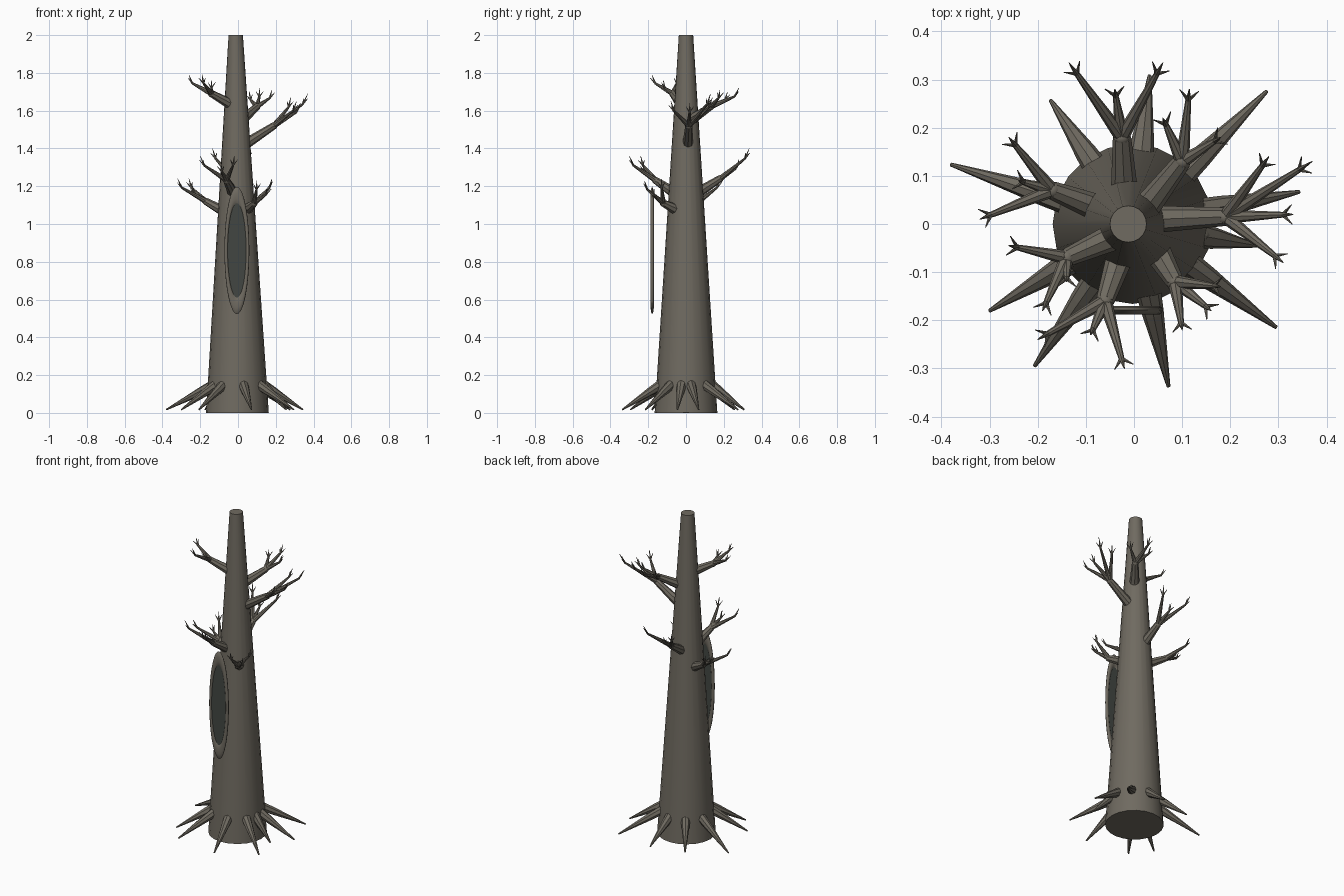
import bpy, bmesh, math
from mathutils import Vector, Matrix

default = bpy.data.objects.get("Cube")
if default:
    bpy.data.objects.remove(default, do_unlink=True)


def make_material(name, colour):
    mat = bpy.data.materials.new(name)
    mat.use_nodes = True
    mat.diffuse_color = (*colour, 1)
    mat.node_tree.nodes["Principled BSDF"].inputs["Base Color"].default_value = (*colour, 1)
    return mat


bark = make_material("grey brown bark", (0.16, 0.145, 0.118))
glass = make_material("dark mirror glass", (0.055, 0.062, 0.054))


def finish(name, bm, mat, angle=40):
    bmesh.ops.recalc_face_normals(bm, faces=bm.faces)
    mesh = bpy.data.meshes.new(name)
    bm.to_mesh(mesh)
    bm.free()
    mesh.materials.append(mat)
    obj = bpy.data.objects.new(name, mesh)
    bpy.context.collection.objects.link(obj)
    bpy.ops.object.select_all(action='DESELECT')
    obj.select_set(True)
    bpy.context.view_layer.objects.active = obj
    bpy.ops.object.shade_smooth_by_angle(angle=math.radians(angle))
    return obj


def taper(bm, start, end, r_start, r_end, sides=8):
    """Add a capped cone running from start to end."""
    axis = end - start
    turn = axis.to_track_quat('Z', 'Y').to_matrix().to_4x4()
    place = Matrix.Translation((start + end) / 2) @ turn
    bmesh.ops.create_cone(bm, cap_ends=True, segments=sides, radius1=r_start,
                          radius2=r_end, depth=axis.length, matrix=place)


def knot(bm, centre, radius):
    """Add a rounded joint."""
    bmesh.ops.create_uvsphere(bm, u_segments=8, v_segments=6, radius=radius,
                              matrix=Matrix.Translation(centre))


# Trunk
bm = bmesh.new()
taper(bm, Vector((-0.003, 0, 0)), Vector((-0.012, 0, 2)), 0.166, 0.038, 20)
finish("trunk", bm, bark)

# Roots: angle in degrees and reach of each spike
roots = [(11, 0.35), (45, 0.39), (84, 0.31), (124, 0.31), (162, 0.40),
         (211, 0.35), (235, 0.36), (282, 0.345), (324, 0.365), (350, 0.26)]
for number, (angle, reach) in enumerate(roots, 1):
    a = math.radians(angle)
    out = Vector((math.cos(a), math.sin(a), 0))
    base = out * 0.135 + Vector((0, 0, 0.15))
    tip = out * reach + Vector((0, 0, 0.017))
    bend = base.lerp(tip, 0.25)
    bm = bmesh.new()
    knot(bm, base, 0.027)
    taper(bm, base, bend, 0.027, 0.023)
    taper(bm, bend, tip, 0.023, 0.004)
    finish(f"root_{number}", bm, bark)

# Branches: base, fork point, then the twig tips
branches = {
    "upper_left_branch": [(0.05, 0.01, 1.43), (0.19, 0.015, 1.52), (0.37, 0.13, 1.69),
                          (0.31, -0.08, 1.65), (0.28, 0.14, 1.67), (0.33, 0.02, 1.64)],
    "upper_back_branch": [(0.03, 0.04, 1.56), (0.1, 0.13, 1.62), (0.115, 0.28, 1.72),
                          (0.18, 0.18, 1.71), (0.06, 0.22, 1.7)],
    "upper_right_branch": [(-0.05, -0.03, 1.64), (-0.14, -0.07, 1.69), (-0.26, -0.045, 1.79),
                           (-0.19, -0.18, 1.79), (-0.14, -0.12, 1.76)],
    "lower_right_branch": [(-0.08, 0.035, 1.07), (-0.17, 0.07, 1.12), (-0.32, 0.01, 1.24),
                           (-0.26, 0.18, 1.24), (-0.24, 0.09, 1.2)],
    "lower_back_branch": [(-0.02, 0.07, 1.17), (-0.025, 0.18, 1.24), (-0.135, 0.335, 1.4),
                          (0.06, 0.335, 1.4), (-0.04, 0.28, 1.34)],
    "lower_front_branch": [(-0.03, -0.07, 1.17), (-0.06, -0.16, 1.23), (-0.02, -0.3, 1.36),
                           (-0.2, -0.24, 1.36), (-0.09, -0.23, 1.32)],
    "lower_left_branch": [(0.05, -0.06, 1.08), (0.085, -0.12, 1.11), (0.1, -0.22, 1.23),
                          (0.18, -0.13, 1.24), (0.16, -0.18, 1.2)],
}
for name, points in branches.items():
    base, fork, *tips = [Vector(p) for p in points]
    bm = bmesh.new()
    knot(bm, base, 0.028)
    taper(bm, base, fork, 0.028, 0.019)
    knot(bm, fork, 0.019)
    for tip in tips:
        # Each fork ends in a claw of three thin twigs
        wrist = fork.lerp(tip, 0.85) - Vector((0, 0, 0.03))
        taper(bm, fork, wrist, 0.015, 0.006)
        along = (wrist - fork).normalized()
        side = along.cross(Vector((0, 0, 1))).normalized()
        taper(bm, wrist, tip, 0.006, 0.001, 6)
        for sign in (-1, 1):
            claw = wrist + along * 0.022 + side * sign * 0.02 + Vector((0, 0, 0.018))
            taper(bm, wrist, claw, 0.005, 0.001, 6)
    finish(name, bm, bark)

# Tall oval mirror hanging in front of the trunk
centre = Matrix.Translation((-0.006, -0.179, 0.86))
stretch = Matrix.Diagonal((1, 1, 5.1, 1))
bpy.ops.mesh.primitive_torus_add(major_segments=40, minor_segments=10,
                                 major_radius=0.057, minor_radius=0.009)
frame = bpy.context.object
frame.name = "mirror_frame"
upright = Matrix.Rotation(math.pi / 2, 4, 'X')
frame.data.transform(centre @ stretch @ upright)
frame.data.materials.append(bark)
bpy.ops.object.shade_smooth_by_angle(angle=math.radians(60))

bm = bmesh.new()
bmesh.ops.create_cone(bm, cap_ends=True, segments=40, radius1=0.052, radius2=0.052,
                      depth=0.006, matrix=centre @ stretch @ upright)
finish("mirror_glass", bm, glass)
